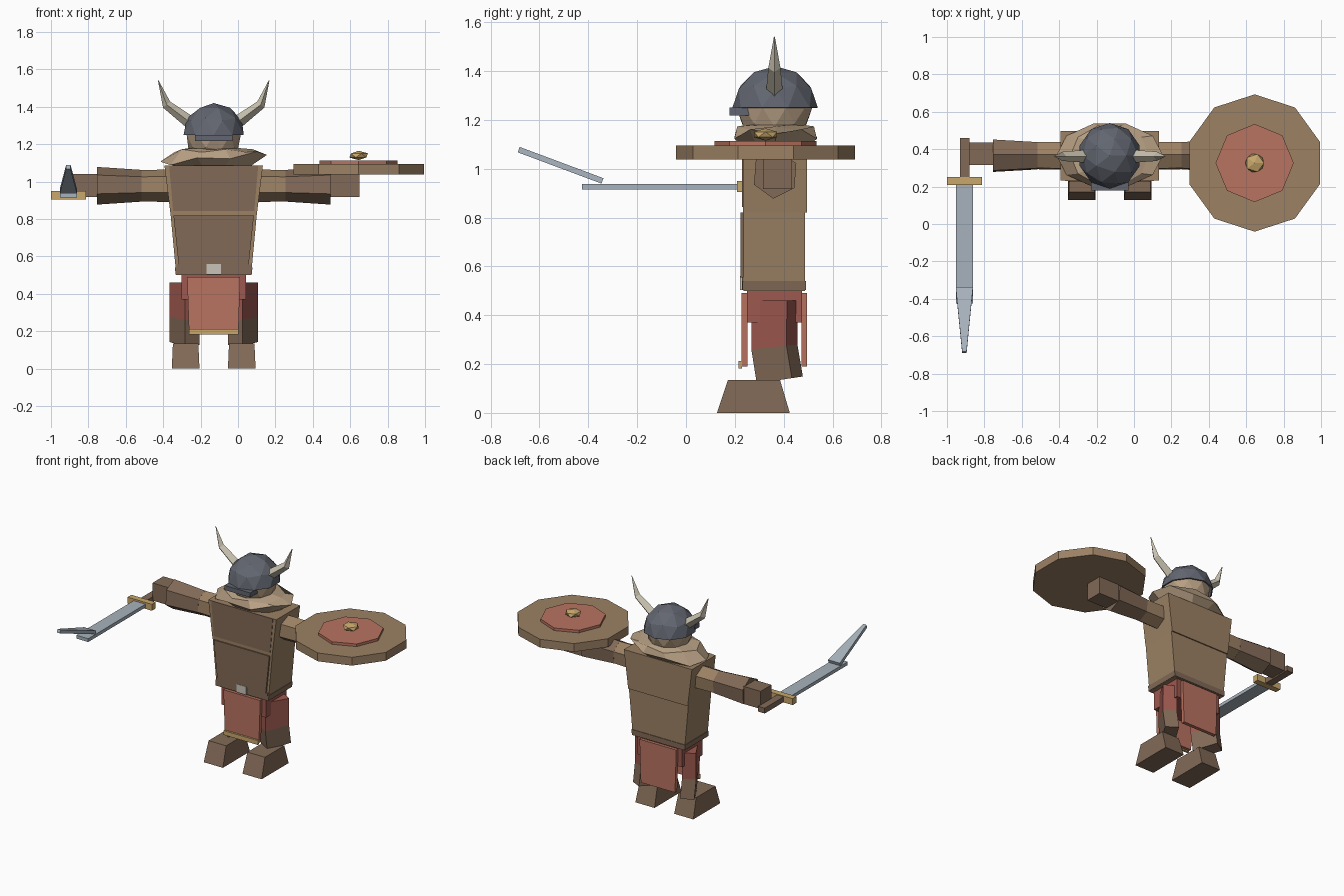
import bpy, bmesh, math
from mathutils import Vector, Matrix

cube = bpy.data.objects.get("Cube")
if cube:
    bpy.data.objects.remove(cube, do_unlink=True)

CX, CY = -0.13, 0.362   # body axis


def material(name, rgb):
    lin = [(c / 255 / 12.92) if c < 10 else ((c / 255 + 0.055) / 1.055) ** 2.4 for c in rgb]
    m = bpy.data.materials.new(name)
    m.use_nodes = True
    m.diffuse_color = (*lin, 1)
    m.node_tree.nodes["Principled BSDF"].inputs["Base Color"].default_value = (*lin, 1)
    return m


tan = material("tan leather", (156, 129, 100))
brown = material("brown leather", (130, 106, 87))
red = material("red cloth", (184, 115, 96))
dark_red = material("dark red cloth", (156, 88, 78))
gold = material("gold", (200, 167, 108))
ivory = material("ivory horn", (200, 193, 175))
steel = material("blade steel", (167, 178, 188))
slate = material("helmet iron", (98, 102, 112))
beige = material("beige fur", (184, 160, 132))
silver = material("buckle silver", (200, 194, 184))


def finish(name, bm, mat):
    bmesh.ops.recalc_face_normals(bm, faces=bm.faces)
    me = bpy.data.meshes.new(name)
    bm.to_mesh(me)
    bm.free()
    me.materials.append(mat)
    ob = bpy.data.objects.new(name, me)
    bpy.context.collection.objects.link(ob)
    return ob


def loft(name, rings, mat):
    """Skin closed rings of equal length and cap both ends."""
    bm = bmesh.new()
    vs = [[bm.verts.new(p) for p in r] for r in rings]
    n = len(vs[0])
    for a, b in zip(vs, vs[1:]):
        for i in range(n):
            j = (i + 1) % n
            bm.faces.new((a[i], a[j], b[j], b[i]))
    bm.faces.new(vs[0][::-1])
    bm.faces.new(vs[-1])
    return finish(name, bm, mat)


def rect(x0, x1, y0, y1, z):
    return [(x0, y0, z), (x1, y0, z), (x1, y1, z), (x0, y1, z)]


def box(name, x, y, z, mat):
    return loft(name, [rect(*x, *y, z[0]), rect(*x, *y, z[1])], mat)


def taper(name, z, half, y, mat):
    """Body slab centred on the body axis, half widths at bottom and top."""
    return loft(name, [rect(CX - h, CX + h, *y, zz) for h, zz in zip(half, z)], mat)


def disc(name, centre, r, sides, z, turn, mat):
    ring = [(centre[0] + r * math.cos(turn + math.tau * i / sides),
             centre[1] + r * math.sin(turn + math.tau * i / sides)) for i in range(sides)]
    return loft(name, [[(*p, zz) for p in ring] for zz in z], mat)


def ico(name, centre, scale, subdiv, mat, cut=None):
    bm = bmesh.new()
    bmesh.ops.create_icosphere(bm, subdivisions=subdiv, radius=1)
    if cut is not None:
        low = [f for f in bm.faces if f.calc_center_median().z < cut]
        bmesh.ops.delete(bm, geom=low, context='FACES')
    bmesh.ops.transform(bm, matrix=Matrix.Translation(centre) @ Matrix.Diagonal((*scale, 1)), verts=bm.verts)
    return finish(name, bm, mat)


# Torso, chest plates and belt
taper("lower_torso", (0.5, 0.82), (0.2, 0.23), (0.235, 0.488), tan)
taper("upper_torso", (0.82, 1.085), (0.23, 0.263), (0.233, 0.496), tan)
taper("belly_plate", (0.555, 0.82), (0.187, 0.215), (0.224, 0.24), brown)
taper("chest_plate", (0.843, 1.085), (0.217, 0.238), (0.23, 0.24), brown)
taper("belt", (0.503, 0.54), (0.204, 0.207), (0.231, 0.492), brown)
taper("belt_front", (0.503, 0.556), (0.196, 0.2), (0.229, 0.24), brown)
box("buckle", (CX - 0.038, CX + 0.038), (0.222, 0.235), (0.503, 0.56), silver)

# Hips and hanging cloths
taper("hips", (0.37, 0.503), (0.173, 0.173), (0.25, 0.475), dark_red)
taper("front_cloth", (0.19, 0.49), (0.132, 0.142), (0.228, 0.251), red)
taper("back_cloth", (0.19, 0.49), (0.132, 0.142), (0.472, 0.496), red)
taper("cloth_trim", (0.182, 0.212), (0.132, 0.133), (0.215, 0.23), gold)

for side, label in ((1, "left"), (-1, "right")):
    # Legs: turned blocks that bend at the knee
    def leg_ring(z, shift, slope):
        turn = Matrix.Rotation(-math.radians(30), 3, 'Z')
        ring = []
        for u, v in ((-1, -1), (1, -1), (1, 1), (-1, 1)):
            p = turn @ Vector((u * 0.045, v * 0.083, 0))
            ring.append((CX + side * (0.156 + p.x), CY + shift + p.y, z + slope * p.y))
        return ring
    knee = leg_ring(0.27, 0, 0.1)
    loft(label + "_thigh", [knee, leg_ring(0.46, 0.002, 0)], dark_red)
    loft(label + "_shin", [leg_ring(0.135, 0.022, 0.15), knee], brown)

    # Boots
    fx = CX + side * 0.15
    loft(label + "_boot", [rect(fx - 0.074, fx + 0.074, 0.127, 0.425, 0),
                           rect(fx - 0.068, fx + 0.068, 0.172, 0.385, 0.135)], brown)

    # Arms: six-sided sleeves with flared bracers
    def arm_ring(d, r):
        return [(CX + side * d, 0.365 + 0.95 * r * math.sin(a), 0.978 + r * math.cos(a))
                for a in (math.tau * i / 6 + 0.08 for i in range(6))]
    loft(label + "_sleeve", [arm_ring(0.2, 0.088), arm_ring(0.39, 0.084)], tan)
    loft(label + "_bracer", [arm_ring(0.385, 0.085), arm_ring(0.625, 0.101)], brown)
    reach = 0.78 if side > 0 else 0.752
    box(label + "_hand", sorted((CX + side * 0.62, CX + side * reach)), (0.315, 0.435), (0.917, 1.04), brown)

    # Horns: four-sided, bent once, tapering to a point
    def horn_ring(d, z, r, tilt):
        across = Vector((side * math.sin(tilt), 0, -math.cos(tilt)))
        c = Vector((CX + side * d, CY, z))
        return [c + across * r, c + Vector((0, r, 0)), c - across * r, c - Vector((0, r, 0))]
    loft(label + "_horn", [horn_ring(0.13, 1.32, 0.034, 0.6), horn_ring(0.252, 1.412, 0.025, 0.85),
                           horn_ring(0.296, 1.54, 0.002, 1.2)], ivory)

# Fur mantle: uneven folded ring, higher on the left shoulder
def fur_ring(rx, ry, z, lean, fold):
    return [(CX + rx * math.cos(a), CY + 0.005 + ry * math.sin(a),
             z + lean * math.cos(a) + fold * (-1) ** i)
            for i, a in ((i, math.tau * i / 10) for i in range(10))]


loft("fur_mantle", [fur_ring(0.2, 0.13, 1.085, 0, 0), fur_ring(0.285, 0.178, 1.125, 0.03, -0.012),
                    fur_ring(0.21, 0.165, 1.165, 0, 0.008), fur_ring(0.13, 0.12, 1.18, 0, 0)], beige)

# Head, helmet and visor
ico("head", (CX, CY, 1.25), (0.152, 0.155, 0.15), 2, beige)
helmet = ico("helmet", (CX, CY + 0.003, 1.25), (0.169, 0.175, 0.17), 2, slate, cut=-0.12)
solid = helmet.modifiers.new("thickness", 'SOLIDIFY')
solid.thickness = 0.008
box("visor", (CX - 0.1, CX + 0.1), (0.178, 0.26), (1.218, 1.25), slate)

# Round shield with inner disc and boss
hub = (0.645, 0.326)
disc("shield", hub, 0.367, 10, (1.037, 1.095), math.pi / 2, tan)
disc("shield_disc", hub, 0.209, 8, (1.09, 1.113), 0, red)
ico("shield_boss", (*hub, 1.14), (0.056, 0.056, 0.025), 1, gold)

# Sword with an upswept, tapered tip
SX = -0.907
box("sword_grip", (SX - 0.024, SX + 0.028), (0.245, 0.46), (0.908, 0.945), brown)
box("sword_guard", (-1.0, -0.812), (0.208, 0.25), (0.905, 0.95), gold)
box("sword_blade", (SX - 0.046, SX + 0.046), (-0.425, 0.21), (0.915, 0.938), steel)


def tip_ring(y, z, w):
    return [(SX + u * w, y + v * 0.004, z + v * 0.011) for u, v in ((-1, -1), (1, -1), (1, 1), (-1, 1))]


loft("sword_tip", [tip_ring(-0.342, 0.95, 0.046), tip_ring(-0.685, 1.078, 0.012)], steel)
